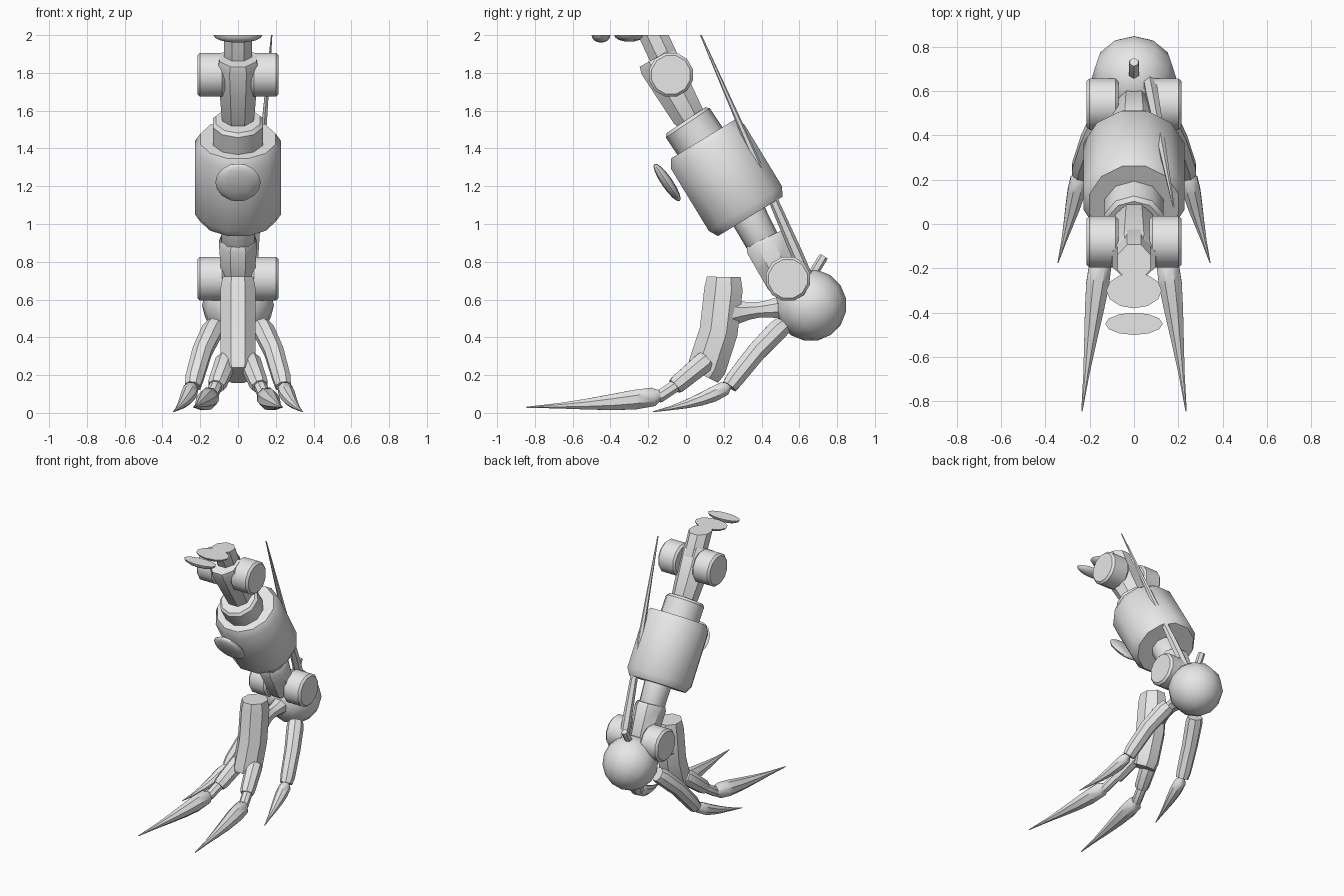
import bpy, bmesh, math
from mathutils import Vector, Matrix

cube = bpy.data.objects.get("Cube")
if cube:
    bpy.data.objects.remove(cube, do_unlink=True)

GREY = (.8, .8, .8, 1)
grey = bpy.data.materials.new("plain grey")
grey.use_nodes = True
grey.diffuse_color = GREY
grey.node_tree.nodes["Principled BSDF"].inputs["Base Color"].default_value = GREY


def at(y, z, x=0):
    """Point in the model; most parts lie on the middle plane."""
    return Vector((x, y, z))


def blunt(t):
    """Straight body with bevelled ends."""
    return .88 if t in (0, 1) else 1


def waisted(t):
    """Thin in the middle."""
    return 1 - .4 * math.sin(math.pi * t)


def clawed(t):
    """Swells near the root and runs out to a point."""
    return max(.06, math.sin(math.pi * t ** .55))


def finish(name, bm, flat_top):
    """Turn a bmesh into a smooth-shaded object, optionally cut flat at the top."""
    if flat_top:
        geometry = bm.verts[:] + bm.edges[:] + bm.faces[:]
        result = bmesh.ops.bisect_plane(bm, geom=geometry, plane_co=at(0, 2),
                                        plane_no=at(0, 1), clear_outer=True)
        rim = [e for e in result["geom_cut"] if isinstance(e, bmesh.types.BMEdge)]
        bmesh.ops.holes_fill(bm, edges=rim)
    bmesh.ops.recalc_face_normals(bm, faces=bm.faces[:])
    mesh = bpy.data.meshes.new(name)
    bm.to_mesh(mesh)
    bm.free()
    mesh.materials.append(grey)
    part = bpy.data.objects.new(name, mesh)
    bpy.context.collection.objects.link(part)
    bpy.ops.object.select_all(action='DESELECT')
    part.select_set(True)
    bpy.context.view_layer.objects.active = part
    bpy.ops.object.shade_smooth_by_angle(angle=math.radians(40))


def limb(name, start, end, wide, narrow, bend=None, shape=blunt, depth=1,
         sides=8, flat_top=False):
    """Loft rings from start to end along an optional bend, with tapering radius."""
    bend = bend or (start + end) / 2
    steps = (0, .1, .5, .9, 1) if shape is blunt else [i / 6 for i in range(7)]
    path = [start * (1 - t) ** 2 + bend * 2 * t * (1 - t) + end * t * t for t in steps]
    bm = bmesh.new()
    rings = []
    for i, t in enumerate(steps):
        along = (path[min(i + 1, len(path) - 1)] - path[max(i - 1, 0)]).normalized()
        guide = Vector((0, 1, 0)) if abs(along.x) > .9 else Vector((1, 0, 0))
        side = (guide - along * guide.dot(along)).normalized()
        up = along.cross(side) * depth
        radius = (wide + (narrow - wide) * t) * shape(t)
        turns = [2 * math.pi * (k + .5) / sides for k in range(sides)]
        rings.append([bm.verts.new(path[i] + radius * (side * math.cos(a) + up * math.sin(a)))
                      for a in turns])
    for low, high in zip(rings, rings[1:]):
        for k in range(sides):
            bm.faces.new((low[k - 1], low[k], high[k], high[k - 1]))
    bm.faces.new(rings[0])
    bm.faces.new(rings[-1])
    finish(name, bm, flat_top)


def pair(name, start, end, wide, narrow, bend=None, **options):
    """Build a limb on the left and its mirror image on the right."""
    for label, sign in (("left_", 1), ("right_", -1)):
        flip = Matrix.Diagonal((sign, 1, 1))
        limb(label + name, flip @ start, flip @ end, wide, narrow,
             bend and flip @ bend, **options)


def ball(name, centre, size, tilt=0, flat_top=False):
    """Ellipsoid from its half sizes, tilted about the side axis."""
    bm = bmesh.new()
    place = (Matrix.Translation(centre) @ Matrix.Rotation(tilt, 4, 'X')
             @ Matrix.Diagonal((*size, 1)))
    bmesh.ops.create_uvsphere(bm, u_segments=12, v_segments=8, radius=1, matrix=place)
    finish(name, bm, flat_top)


# Main barrel, its collar and front badge
limb("barrel", start=at(.09, 1.45), end=at(.34, 1.04), wide=.235, narrow=.235, sides=12)
limb("collar", start=at(0, 1.55), end=at(.1, 1.4), wide=.14, narrow=.14, sides=10)
ball("front_badge", centre=at(-.1, 1.22), size=(.12, .03, .12), tilt=.6)

# Upper arm, neck and the flat-cut top pads
limb("upper_arm", start=at(-.16, 1.88), end=at(.03, 1.54), wide=.12, narrow=.09)
limb("neck", start=at(-.08, 1.8), end=at(-.22, 2.1), wide=.08, narrow=.08, flat_top=True)
ball("rear_top_pad", centre=at(-.3, 2), size=(.125, .08, .035), flat_top=True)
ball("front_top_pad", centre=at(-.45, 2), size=(.13, .05, .04), flat_top=True)

# Round caps on both sides of the upper and lower hinges
for label, y, z in (("upper", -.08, 1.79), ("lower", .54, .71)):
    pair(label + "_joint_cap", start=at(y, z, x=.07), end=at(y, z, x=.215),
         wide=.12, narrow=.12, sides=12)

# Lower shaft and ankle
limb("lower_shaft", start=at(.29, 1.12), end=at(.42, .88), wide=.1, narrow=.09, sides=10)
limb("ankle", start=at(.41, .92), end=at(.53, .67), wide=.11, narrow=.09, depth=1.1)

# Heel with its pin, and the long tapering rod
ball("heel", centre=at(.66, .57), size=(.19, .19, .19), tilt=.6)
limb("heel_pin", start=at(.65, .7), end=at(.73, .83), wide=.025, narrow=.025, sides=6)
limb("long_rod", start=at(.64, .72, x=.07), end=at(.07, 2.02, x=.18),
     wide=.035, narrow=.004, sides=6, flat_top=True)

# Link from the heel to the instep
limb("foot_link", start=at(.24, .53), end=at(.52, .56), wide=.08, narrow=.07, shape=waisted)
limb("instep", start=at(.2, .72), end=at(.09, .2), wide=.1, narrow=.1,
     bend=at(.2, .4), depth=1.1)

# Front toes: knuckle, thin link and claw
pair("front_toe_knuckle", start=at(.11, .28, x=.06), end=at(-.06, .14, x=.115),
     wide=.06, narrow=.05)
pair("front_toe_link", start=at(-.03, .16, x=.11), end=at(-.15, .08, x=.145),
     wide=.035, narrow=.035)
pair("front_claw", start=at(-.1, .1, x=.14), end=at(-.845, .03, x=.235),
     wide=.06, narrow=.05, bend=at(-.3, .05, x=.17), shape=clawed)

# Side toes: long segment and claw
pair("side_toe", start=at(.51, .46, x=.12), end=at(.23, .14, x=.24),
     wide=.06, narrow=.05, bend=at(.38, .35, x=.2))
pair("side_claw", start=at(.25, .16, x=.24), end=at(-.175, .006, x=.343),
     wide=.045, narrow=.04, bend=at(.12, .06, x=.26), shape=clawed)
